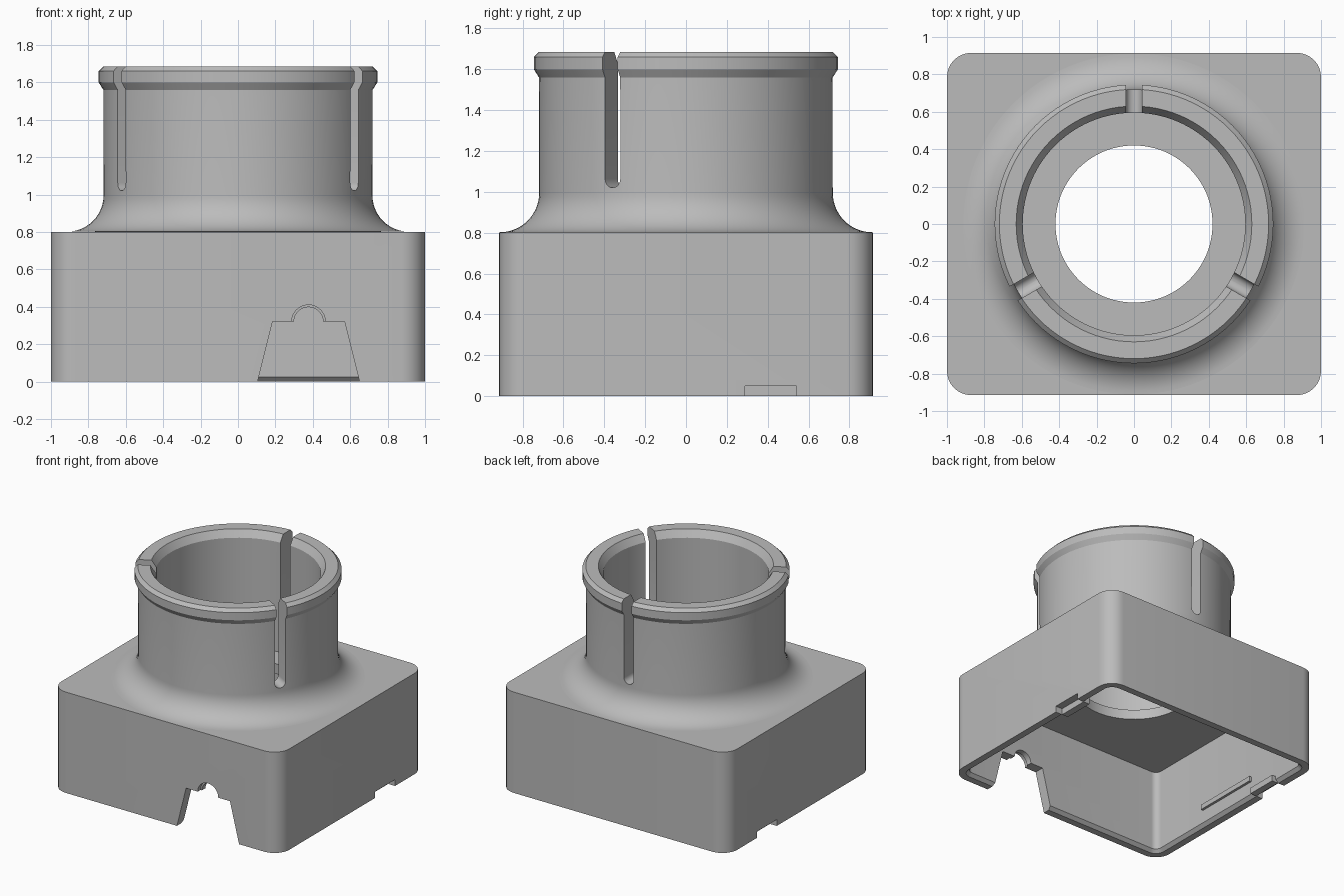
import bpy, bmesh, math
from mathutils import Matrix, Vector

if "Cube" in bpy.data.objects:
    bpy.data.objects.remove(bpy.data.objects["Cube"], do_unlink=True)

grey = bpy.data.materials.new("plain grey")
grey.use_nodes = True
colour = (0.5, 0.5, 0.5, 1)
grey.diffuse_color = colour
grey.node_tree.nodes["Principled BSDF"].inputs["Base Color"].default_value = colour


def add(name, bm):
    bmesh.ops.recalc_face_normals(bm, faces=bm.faces)
    me = bpy.data.meshes.new(name)
    bm.to_mesh(me)
    bm.free()
    me.materials.append(grey)
    ob = bpy.data.objects.new(name, me)
    bpy.context.collection.objects.link(ob)
    return ob


def prism(name, points, direction):
    """Extrude a closed outline."""
    bm = bmesh.new()
    face = bm.faces.new([bm.verts.new(p) for p in points])
    ext = bmesh.ops.extrude_face_region(bm, geom=[face])
    moved = [g for g in ext["geom"] if isinstance(g, bmesh.types.BMVert)]
    bmesh.ops.translate(bm, verts=moved, vec=direction)
    return add(name, bm)


def arc(cx, cy, r, start, end, n):
    """Points on an arc, angles in degrees."""
    angles = [math.radians(start + (end - start) * i / n) for i in range(n + 1)]
    return [(cx + r * math.cos(a), cy + r * math.sin(a)) for a in angles]


def rounded_rect(hx, hy, r):
    pts = []
    for k, (sx, sy) in enumerate([(1, 1), (-1, 1), (-1, -1), (1, -1)]):
        pts += arc(sx * (hx - r), sy * (hy - r), r, 90 * k, 90 * k + 90, 8)
    return pts


def loft(name, rings):
    """Closed solid through stacked rings of equal point count."""
    bm = bmesh.new()
    loops = [[bm.verts.new((x, y, z)) for x, y in pts] for pts, z in rings]
    n = len(loops[0])
    for a, b in zip(loops, loops[1:]):
        for i in range(n):
            j = (i + 1) % n
            bm.faces.new((a[i], a[j], b[j], b[i]))
    bm.faces.new(loops[0])
    bm.faces.new(loops[-1])
    return add(name, bm)


def revolve(name, profile, n=96):
    """Closed ring from a closed (radius, z) profile."""
    bm = bmesh.new()
    loops = []
    for i in range(n):
        a = 2 * math.pi * i / n
        loops.append([bm.verts.new((r * math.cos(a), r * math.sin(a), z)) for r, z in profile])
    m = len(profile)
    for i in range(n):
        a, b = loops[i], loops[(i + 1) % n]
        for k in range(m):
            j = (k + 1) % m
            bm.faces.new((a[k], b[k], b[j], a[j]))
    return add(name, bm)


def disc(r):
    return arc(0, 0, r, 0, 360, 96)[:-1]


def box(name, x0, x1, y0, y1, z0, z1):
    return prism(name, [(x0, y0, z0), (x1, y0, z0), (x1, y1, z0), (x0, y1, z0)], (0, 0, z1 - z0))


def cut(ob, cutters):
    for c in cutters:
        mod = ob.modifiers.new("cut", "BOOLEAN")
        mod.object, mod.operation, mod.solver = c, "DIFFERENCE", "EXACT"
    graph = bpy.context.evaluated_depsgraph_get()
    me = bpy.data.meshes.new_from_object(ob.evaluated_get(graph))
    ob.modifiers.clear()
    ob.data = me
    for c in cutters:
        bpy.data.objects.remove(c, do_unlink=True)


def smooth(ob):
    bpy.ops.object.select_all(action="DESELECT")
    ob.select_set(True)
    bpy.context.view_layer.objects.active = ob
    bpy.ops.object.shade_smooth_by_angle(angle=math.radians(25))


HX, HY, TOP = 1.0, 0.915, 0.8
WALL, LIP, CEILING = 0.08, 0.055, 0.68

# Hollow rounded housing, open below
housing = loft("housing", [(rounded_rect(HX, HY, 0.13), z) for z in (0, TOP)])


def inset(t):
    return rounded_rect(HX - t, HY - t, 0.13 - t)


cutters = [
    loft("cavity", [(inset(LIP), -0.1), (inset(LIP), 0), (inset(WALL), 0.025), (inset(WALL), CEILING)]),
    loft("through_hole", [(disc(0.42), 0.5), (disc(0.42), 1)]),
    loft("bore", [(disc(0.595), 0.76), (disc(0.595), 1)]),
]

# Cable opening in the front wall with a stepped round top
CX, CZ = 0.377, 0.32
outline = [(0.105, 0), (0.105, -0.1), (0.65, -0.1), (0.65, 0), (0.57, CZ), (0.185, CZ)]
cutters.append(prism("opening", [(x, -1.1, z) for x, z in outline], (0, 0.4, 0)))
for r, depth in ((0.09, 0.22), (0.078, 0.4)):
    pts = [(x, -1.1, z) for x, z in arc(CX, CZ, r, 0, 360, 40)[:-1]]
    cutters.append(prism("opening_top", pts, (0, depth, 0)))

# Pry notches at the foot of both sides
for s in (1, -1):
    cutters.append(box("notch", *sorted((s * 0.94, s * 1.1)), 0.29, 0.54, -0.1, 0.05))
cut(housing, cutters)
smooth(housing)

# Inner tabs behind the notches and snap ribs
for s, side in ((1, "left"), (-1, "right")):
    box(side + "_notch_tab", *sorted((s * 0.885, s * 0.94)), 0.29, 0.54, 0, 0.05)
    box(side + "_snap_rib", *sorted((s * 0.9, s * 0.93)), -0.3, 0.26, 0.13, 0.17)

# Collar with a concave foot and a chamfered rim
foot = arc(0.912, 0.995, 0.193, 270, 180, 14)
collar = revolve("collar", [(0.595, TOP), *foot, (0.72, 1.56), (0.745, 1.6), (0.745, 1.66),
                            (0.72, 1.685), (0.63, 1.685), (0.595, 1.63)])

# Three round-bottomed slots
slots = []
W = 0.043
for k in range(3):
    turn = Matrix.Rotation(math.radians(90 + 120 * k), 4, "Z")
    side = [(-W, 1.8), *arc(0, 1.02 + W, W, 180, 360, 12), (W, 1.8)]
    pts = [turn @ Vector((0.4, y, z)) for y, z in side]
    slots.append(prism("slot", pts, turn @ Vector((0.5, 0, 0))))
cut(collar, slots)
smooth(collar)
